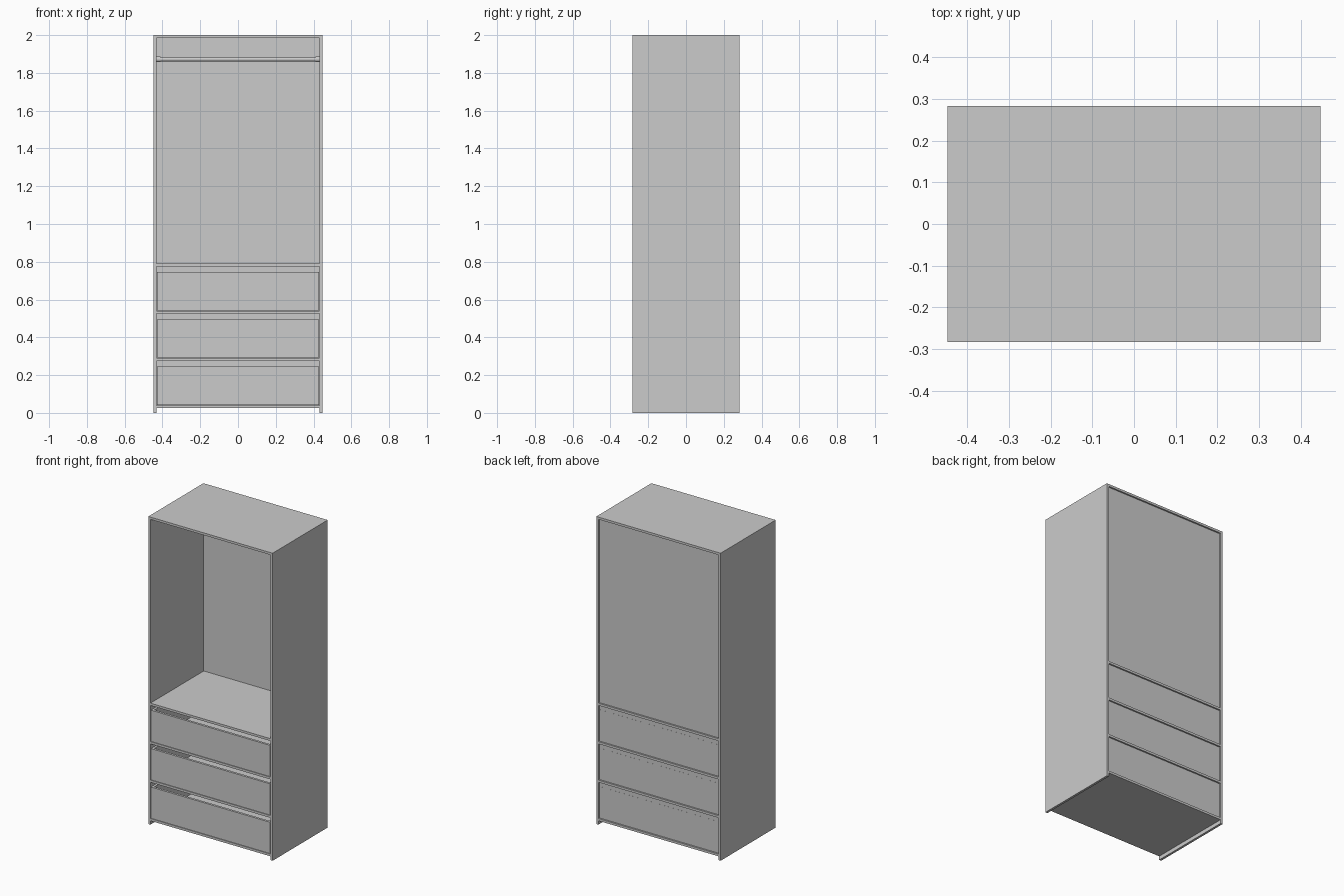
import bpy
from math import pi

if "Cube" in bpy.data.objects:
    bpy.data.objects.remove(bpy.data.objects["Cube"])

W, D, H = 0.447, 0.283, 2.0   # half width, half depth, height
T = 0.015                     # board thickness
IN = W - T                    # inner half width
BACK = D - 0.01               # outer face of the recessed back panel


def box(name, x0, x1, y0, y1, z0, z1):
    bpy.ops.mesh.primitive_cube_add(
        size=1, location=((x0 + x1) / 2, (y0 + y1) / 2, (z0 + z1) / 2))
    ob = bpy.context.object
    ob.name = name
    ob.scale = (x1 - x0, y1 - y0, z1 - z0)
    bpy.ops.object.transform_apply(location=False, rotation=False, scale=True)
    return ob


def cyl_x(name, x, y, z, radius, length, sides):
    bpy.ops.mesh.primitive_cylinder_add(
        vertices=sides, radius=radius, depth=length,
        location=(x, y, z), rotation=(0, pi / 2, 0))
    ob = bpy.context.object
    ob.name = name
    bpy.ops.object.shade_smooth_by_angle()
    return ob


# Carcass: top, two sides, recessed back
box("top_panel", -W, W, -D, D, H - T, H)
box("left_side", -W, -IN, -D, D, 0, H - T)
box("right_side", IN, W, -D, D, 0, H - T)
box("back_panel", -IN, IN, BACK - 0.008, BACK, 0.04, H - T)

# Shelves: the base and one above each drawer
PITCH = 0.25
for i in range(4):
    z = 0.025 + i * PITCH
    box("base_shelf" if i == 0 else f"shelf_{i}", -IN, IN, -D, D, z, z + T)

# Drawers: open boxes with a gap above as the finger pull
DX = IN - 0.003
F, B = -D + 0.001, BACK + 0.0005
for i in range(3):
    z0 = 0.042 + i * PITCH
    z1 = 0.245 + i * PITCH
    n = f"drawer_{i + 1}_"
    box(n + "front", -DX, DX, F, F + T, z0, z1)
    box(n + "back", -DX, DX, B - T, B, z0, z1)
    box(n + "left", -DX, -DX + T, F + T, B - T, z0, z1)
    box(n + "right", DX - T, DX, F + T, B - T, z0, z1)
    box(n + "bottom", -DX + T, DX - T, F + T, B - T, z0, z0 + 0.012)

# Hanging rail with an end socket on each side
RZ = 1.872
cyl_x("hanging_rail", 0, 0, RZ, 0.011, 2 * IN - 0.01, 24)
for s, side in ((-1, "left"), (1, "right")):
    cyl_x(side + "_rail_socket", s * (IN - 0.011), 0, RZ, 0.015, 0.022, 24)
